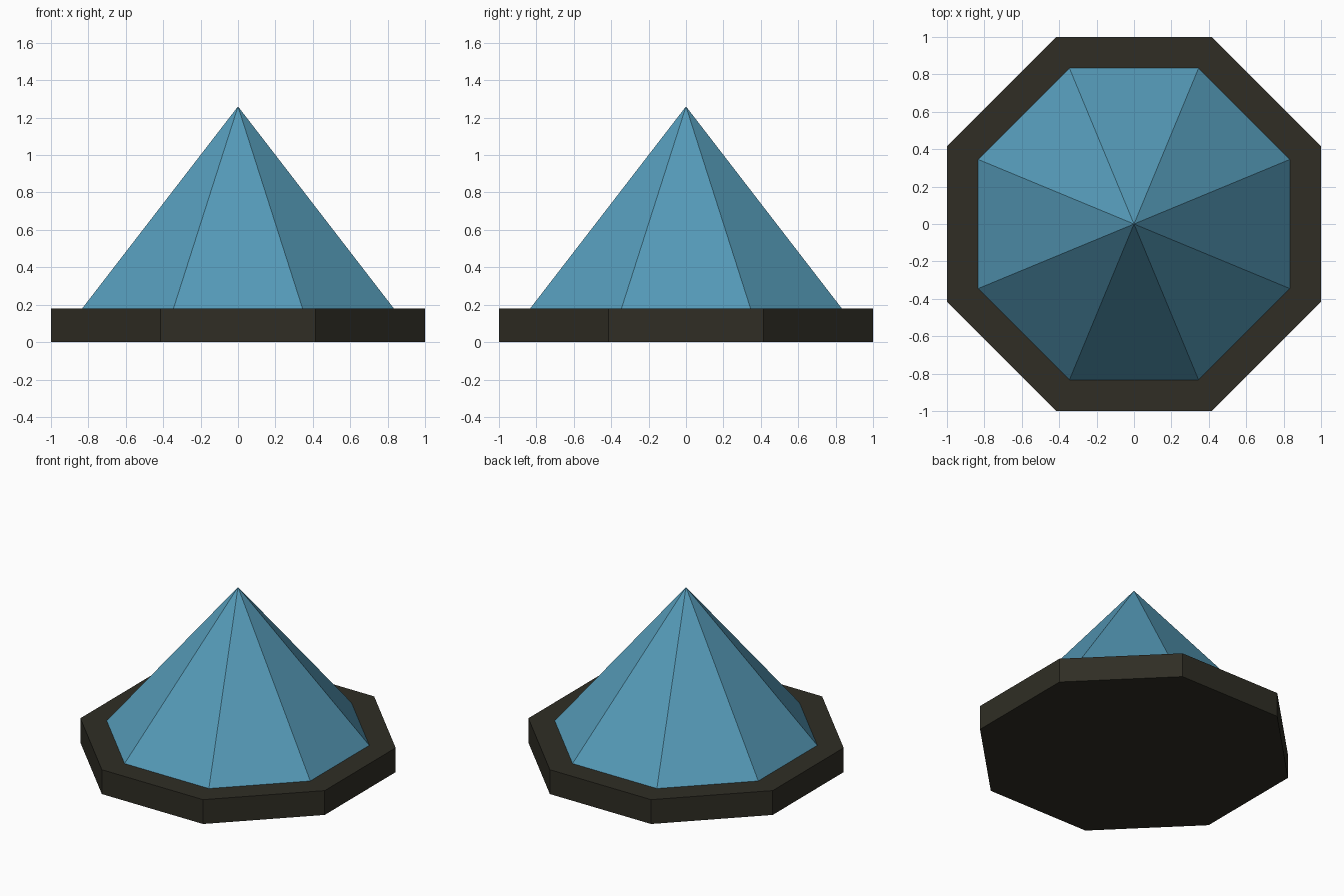
import bpy, bmesh, math
from mathutils import Matrix

if "Cube" in bpy.data.objects:
    bpy.data.objects.remove(bpy.data.objects["Cube"])

SIDES = 8
CORNER = 1 / math.cos(math.pi / SIDES)  # flat-to-centre distance -> corner radius


def material(name, color):
    m = bpy.data.materials.new(name)
    m.diffuse_color = (*color, 1)
    m.use_nodes = True
    m.node_tree.nodes["Principled BSDF"].inputs["Base Color"].default_value = m.diffuse_color
    return m


def octagon_part(name, bottom, top, z0, z1, mat, caps):
    """Eight-sided prism or pyramid with flats facing the axes."""
    bm = bmesh.new()
    place = Matrix.Translation((0, 0, (z0 + z1) / 2)) @ Matrix.Rotation(math.pi / SIDES, 4, 'Z')
    bmesh.ops.create_cone(bm, cap_ends=caps, segments=SIDES, radius1=bottom * CORNER,
                          radius2=top * CORNER, depth=z1 - z0, matrix=place)
    bmesh.ops.remove_doubles(bm, verts=bm.verts, dist=1e-5)
    bmesh.ops.recalc_face_normals(bm, faces=bm.faces)
    mesh = bpy.data.meshes.new(name)
    bm.to_mesh(mesh)
    bm.free()
    mesh.materials.append(mat)
    obj = bpy.data.objects.new(name, mesh)
    bpy.context.collection.objects.link(obj)
    return obj


dark = material("dark_olive", (0.029, 0.027, 0.018))
blue = material("sky_blue", (0.091, 0.325, 0.480))

# Dark base slab
octagon_part("base_slab", 1.0, 1.0, 0.0, 0.18, dark, True)
# Blue pyramid standing on the slab (its underside is hidden)
octagon_part("pyramid_roof", 0.833, 0.0, 0.18, 1.26, blue, False)
